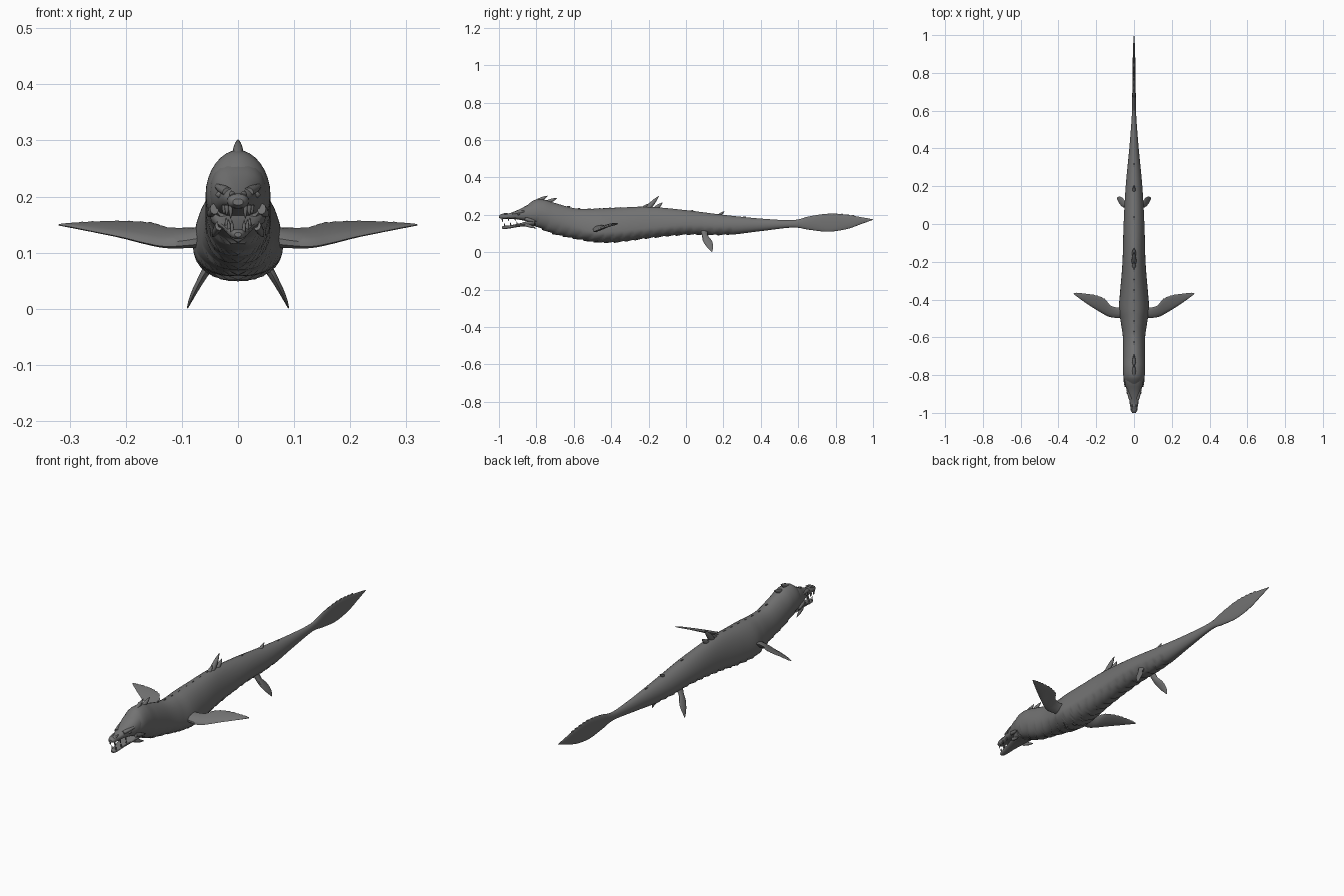
import bpy, bmesh, math
from mathutils import Vector

if "Cube" in bpy.data.objects:
    bpy.data.objects.remove(bpy.data.objects["Cube"])

# dark grey hide
HIDE = bpy.data.materials.new("dark_hide")
HIDE.diffuse_color = (0.17, 0.17, 0.17, 1)
HIDE.use_nodes = True
HIDE.node_tree.nodes["Principled BSDF"].inputs["Base Color"].default_value = HIDE.diffuse_color

def loft(name, rings, angle=40):
    """Skin a list of closed rings and cap both ends."""
    bm = bmesh.new()
    vs = [[bm.verts.new(p) for p in r] for r in rings]
    n = len(vs[0])
    for a, b in zip(vs, vs[1:]):
        for i in range(n):
            bm.faces.new((a[i], a[(i + 1) % n], b[(i + 1) % n], b[i]))
    bm.faces.new(vs[0])
    bm.faces.new(vs[-1])
    bmesh.ops.recalc_face_normals(bm, faces=bm.faces)
    me = bpy.data.meshes.new(name)
    bm.to_mesh(me)
    bm.free()
    me.materials.append(HIDE)
    ob = bpy.data.objects.new(name, me)
    bpy.context.collection.objects.link(ob)
    bpy.ops.object.select_all(action='DESELECT')
    ob.select_set(True)
    bpy.context.view_layer.objects.active = ob
    bpy.ops.object.shade_smooth_by_angle(angle=math.radians(angle))
    return ob

def mirror(ob):
    """Mirror across the centre plane (objects sit at the origin)."""
    m = ob.modifiers.new("mirror", 'MIRROR')
    m.merge_threshold = 0.0001
    return ob

def smooth_rows(rows, sub):
    """Catmull-Rom interpolation of station rows."""
    out = []
    for i in range(len(rows) - 1):
        p0, p1 = rows[max(i - 1, 0)], rows[i]
        p2, p3 = rows[i + 1], rows[min(i + 2, len(rows) - 1)]
        for k in range(sub):
            t = k / sub
            out.append([0.5 * (2 * b + (c - a) * t + (2 * a - 5 * b + 4 * c - d) * t * t
                               + (3 * b - a - 3 * c + d) * t ** 3)
                        for a, b, c, d in zip(p0, p1, p2, p3)])
    out.append(list(rows[-1]))
    return out

def section(y, top, bot, w, zc, n=32, scute=0.0, upper=1.0, lower=1.0):
    """Egg-shaped cross-section, with optional chevron belly scutes."""
    ring = []
    for i in range(n):
        a = 2 * math.pi * i / n
        s, c = math.sin(a), math.cos(a)
        p = upper if c > 0 else lower
        x = w * math.copysign(abs(s) ** p, s)
        z = zc + (top - zc if c > 0 else zc - bot) * math.copysign(abs(c) ** p, c)
        if c < -0.1 and scute:
            z += scute * ((y - 0.8 * abs(x)) / 0.055 % 1.0) * min(1, (-c - 0.1) * 3)
        ring.append((x, y, z))
    return ring

# body, neck and tail blade: y, top, bottom, half width, height of widest point
BODY = [(-.85, .25, .15, .044, .20), (-.81, .279, .137, .056, .205), (-.76, .281, .115, .058, .20),
        (-.70, .263, .092, .058, .175), (-.60, .236, .07, .059, .14), (-.52, .232, .055, .07, .115),
        (-.45, .235, .048, .08, .108), (-.35, .239, .052, .073, .115), (-.20, .243, .072, .061, .13),
        (0, .225, .09, .055, .145), (.2, .2, .09, .044, .14), (.4, .18, .113, .025, .145),
        (.57, .172, .132, .012, .15), (.66, .192, .12, .010, .155), (.76, .206, .11, .008, .157),
        (.86, .2, .124, .007, .16), (.94, .187, .152, .005, .17), (1.0, .176, .173, .001, .1745)]
ROWS = smooth_rows(BODY, 20)
loft("body", [section(*r, scute=0.007 if r[0] < .25 else 0, upper=1.05, lower=0.95) for r in ROWS])

# upper head and lower jaw
HEAD = [(-.79, .272, .155, .053, .205), (-.84, .256, .163, .049, .205), (-.88, .235, .172, .038, .2),
        (-.92, .217, .178, .028, .197), (-.955, .205, .179, .021, .193), (-.985, .205, .179, .018, .192),
        (-1.0, .196, .185, .009, .19)]
loft("upper_head", [section(*r, n=20, upper=0.85, lower=0.75) for r in smooth_rows(HEAD, 4)])
JAW = [(-.81, .185, .14, .05, .165), (-.86, .163, .139, .037, .152), (-.91, .150, .133, .025, .143),
       (-.95, .143, .126, .018, .136), (-.975, .141, .124, .012, .133), (-.985, .136, .128, .006, .132)]
loft("lower_jaw", [section(*r, n=16, upper=0.75, lower=0.85) for r in smooth_rows(JAW, 4)])

def spike(name, base, tip, rx, rl, n=10):
    """Tapered horn from base to tip, rl is the radius along the body."""
    base, tip = Vector(base), Vector(tip)
    axis = (tip - base).normalized()
    side = Vector((1, 0, 0))
    side = (side - axis * side.dot(axis)).normalized()
    up = axis.cross(side)
    rings = []
    for k in range(8):
        t = k / 7
        c = base.lerp(tip, t)
        f = max(1 - t ** 2.8, 0.03)
        rings.append([c + side * rx * f * math.cos(2 * math.pi * i / n)
                      + up * rl * f * math.sin(2 * math.pi * i / n) for i in range(n)])
    return loft(name, rings, 60)

# crest spikes on the head, back and rump
for i, (y, z, dy, dz, rx, rl) in enumerate([
        (-.81, .262, .07, .04, .011, .014), (-.755, .262, .067, .028, .010, .012),
        (-.215, .222, .07, .079, .013, .015), (-.175, .222, .05, .044, .012, .013),
        (-.24, .226, .04, .034, .011, .010), (.172, .194, .034, .025, .008, .008)]):
    spike(f"crest_spike_{i}", (0, y, z), (0, y + dy, z + dz), rx, rl)

# low bumps along the spine and the edge of the tail blade
for i, y in enumerate([-.64 + k * .055 for k in range(8)] + [.02, .3] + [.64 + k * .03 for k in range(9)]):
    top = min(ROWS, key=lambda r: abs(r[0] - y))[1]
    spike(f"spine_bump_{i}", (0, y, top - .006), (0, y + .022, top + .001), .004, .006, n=6)

# teeth, brows and cheek spines
for i, (x, y, l) in enumerate([(.013, -.983, .021), (.020, -.95, .016), (.025, -.915, .014)]):
    mirror(spike(f"upper_tooth_{i}", (x, y, .185), (x, y + .003, .181 - l), .004, .004, n=8))
    mirror(spike(f"lower_tooth_{i}", (x * .8, y + .014, .137 + i * .004),
                 (x * .85, y + .01, .142 + i * .005 + l * .8), .0035, .0035, n=8))
mirror(spike("brow_ridge", (.018, -.925, .208), (.043, -.84, .222), .010, .008))
mirror(spike("cheek_spine", (.042, -.86, .178), (.054, -.80, .165), .008, .010))
mirror(spike("jaw_spine", (.034, -.86, .148), (.046, -.80, .128), .007, .009))
mirror(spike("nostril_bump", (.009, -.985, .199), (.012, -.95, .21), .006, .006))
mirror(spike("eye", (.025, -.895, .204), (.041, -.893, .203), .008, .008))

def fin(name, rows, sub=5, n=12, wave=0.0):
    """Blade from rows of leading xyz, trailing xyz and half thickness."""
    rows = smooth_rows(rows, sub)
    span = Vector(rows[-1][:3]) - Vector(rows[0][:3])
    rings = []
    for j, r in enumerate(rows):
        a, b = Vector(r[:3]), Vector(r[3:6])
        chord = b - a
        if wave and 0.3 < j / len(rows) < 0.95:
            b += chord.normalized() * wave * (j % 2)
        nrm = chord.cross(span).normalized()
        c, h = (a + b) / 2, (b - a) / 2
        rings.append([c + h * math.cos(2 * math.pi * i / n)
                      + nrm * r[6] * math.sin(2 * math.pi * i / n) * (1 - .4 * math.cos(2 * math.pi * i / n))
                      for i in range(n)])
    return mirror(loft(name, rings))

# front flippers, tilted with the leading edge low
fin("front_flipper", [(.055, -.495, .117, .055, -.44, .143, .016), (.09, -.497, .113, .09, -.442, .143, .012),
                      (.13, -.492, .111, .127, -.43, .145, .009), (.165, -.475, .117, .155, -.398, .153, .008),
                      (.21, -.448, .128, .205, -.378, .156, .006), (.26, -.415, .138, .26, -.37, .155, .004),
                      (.30, -.386, .146, .30, -.366, .152, .003), (.32, -.371, .149, .32, -.368, .15, .001)],
    wave=.003)

# hind flippers, angled down and out
fin("hind_flipper", [(.034, .08, .11, .034, .115, .11, .012), (.044, .086, .086, .046, .118, .088, .010),
                     (.06, .09, .062, .06, .138, .062, .007), (.075, .107, .034, .076, .145, .036, .005),
                     (.085, .125, .013, .086, .143, .015, .003), (.09, .137, .001, .09, .139, .001, .001)])
